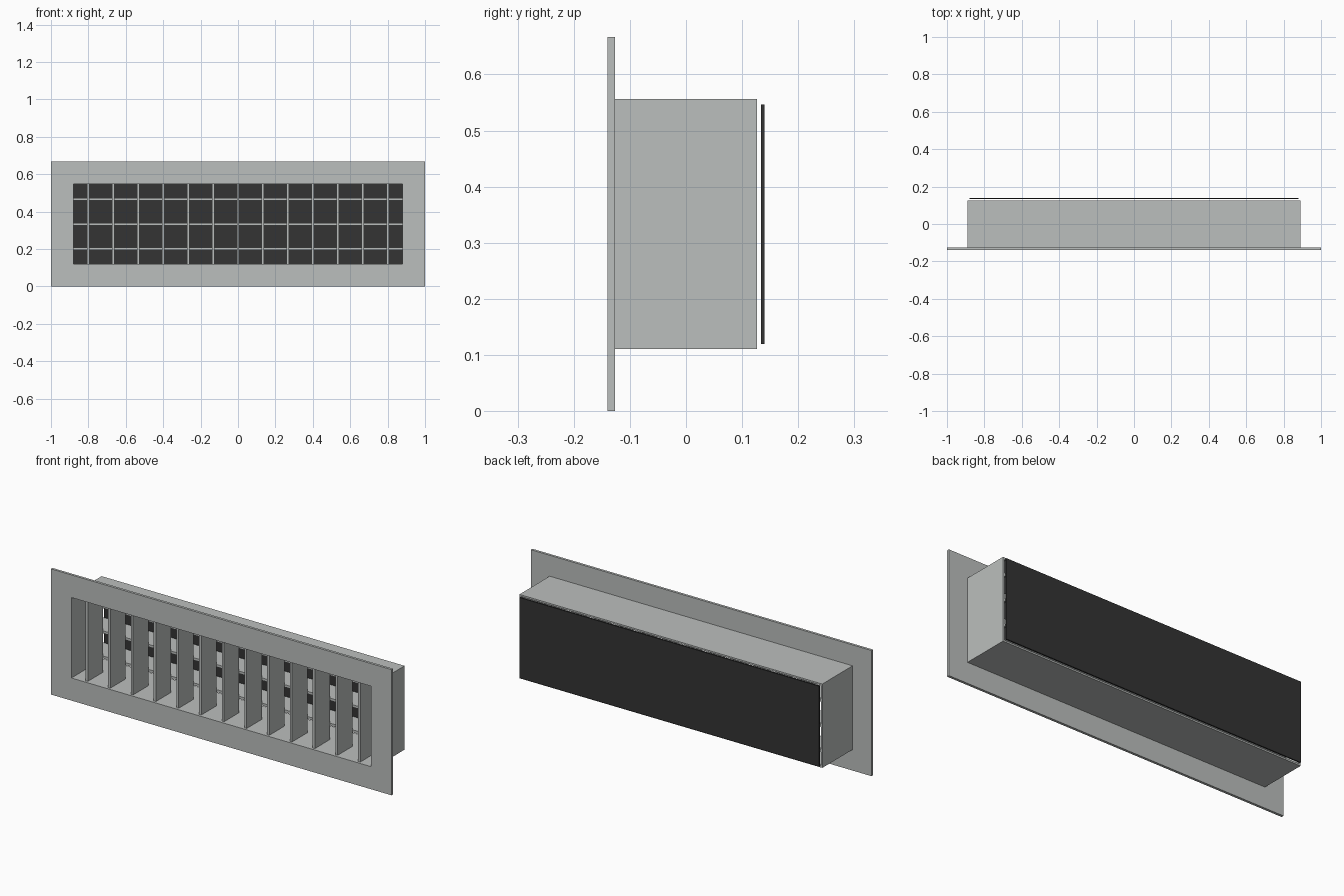
import bpy
import bmesh

cube = bpy.data.objects.get("Cube")
if cube:
    bpy.data.objects.remove(cube, do_unlink=True)


def make_material(name, color):
    mat = bpy.data.materials.new(name)
    mat.use_nodes = True
    mat.diffuse_color = color
    bsdf = next(n for n in mat.node_tree.nodes if n.type == 'BSDF_PRINCIPLED')
    bsdf.inputs["Base Color"].default_value = color
    return mat


metal = make_material("light grey metal", (0.5, 0.52, 0.51, 1))
dark = make_material("dark grey backing", (0.033, 0.034, 0.034, 1))

MID_Z = 1 / 3            # height of the grille centre
UNIT = 1 / 75            # sheet thickness of frame and blades
PITCH = 2 / 15           # spacing of blades
FRONT, BACK = -0.14, 0.14
DUCT_FRONT, DUCT_BACK = FRONT + UNIT, BACK - UNIT
OPEN_X, OPEN_Z = 0.88, 0.2135    # half size of the opening
WALL = 0.009


def finish(name, bm, mat):
    bmesh.ops.recalc_face_normals(bm, faces=bm.faces)
    mesh = bpy.data.meshes.new(name)
    bm.to_mesh(mesh)
    bm.free()
    mesh.materials.append(mat)
    obj = bpy.data.objects.new(name, mesh)
    bpy.context.collection.objects.link(obj)
    return obj


def box(name, x, z, half_x, half_z, y0, y1, mat):
    bm = bmesh.new()
    bmesh.ops.create_cube(bm, size=2)
    for v in bm.verts:
        v.co = (x + v.co.x * half_x, y1 if v.co.y > 0 else y0, z + v.co.z * half_z)
    return finish(name, bm, mat)


def rectangular_tube(name, half_x, half_z, y0, y1, mat):
    """Rectangle with the grille opening cut through it."""
    bm = bmesh.new()
    corners = [(-1, -1), (1, -1), (1, 1), (-1, 1)]

    def loop(hx, hz, y):
        return [bm.verts.new((sx * hx, y, MID_Z + sz * hz)) for sx, sz in corners]

    rings = [loop(half_x, half_z, y0), loop(half_x, half_z, y1),
             loop(OPEN_X, OPEN_Z, y1), loop(OPEN_X, OPEN_Z, y0)]
    for a, b in zip(rings, rings[1:] + rings[:1]):
        for i in range(4):
            j = (i + 1) % 4
            bm.faces.new((a[i], a[j], b[j], b[i]))
    return finish(name, bm, mat)


# Front flange and the open duct behind it
rectangular_tube("front_frame", 1, MID_Z, FRONT, DUCT_FRONT, metal)
rectangular_tube("duct", OPEN_X + WALL, OPEN_Z + WALL, DUCT_FRONT, DUCT_BACK, metal)

# Upright blades in the front half of the duct
for i in range(-6, 7):
    box(f"vertical_blade_{i + 7}", i * PITCH, MID_Z, UNIT / 2, OPEN_Z,
        DUCT_FRONT, 0, metal)

# Level blades in the back half of the duct
for i in range(-1, 2):
    box(f"horizontal_blade_{i + 2}", 0, MID_Z + i * PITCH, OPEN_X, UNIT / 2,
        0, DUCT_BACK, metal)

# Dark sheet floating just behind the duct
box("back_panel", 0, MID_Z, OPEN_X, OPEN_Z, BACK - UNIT / 2, BACK, dark)
